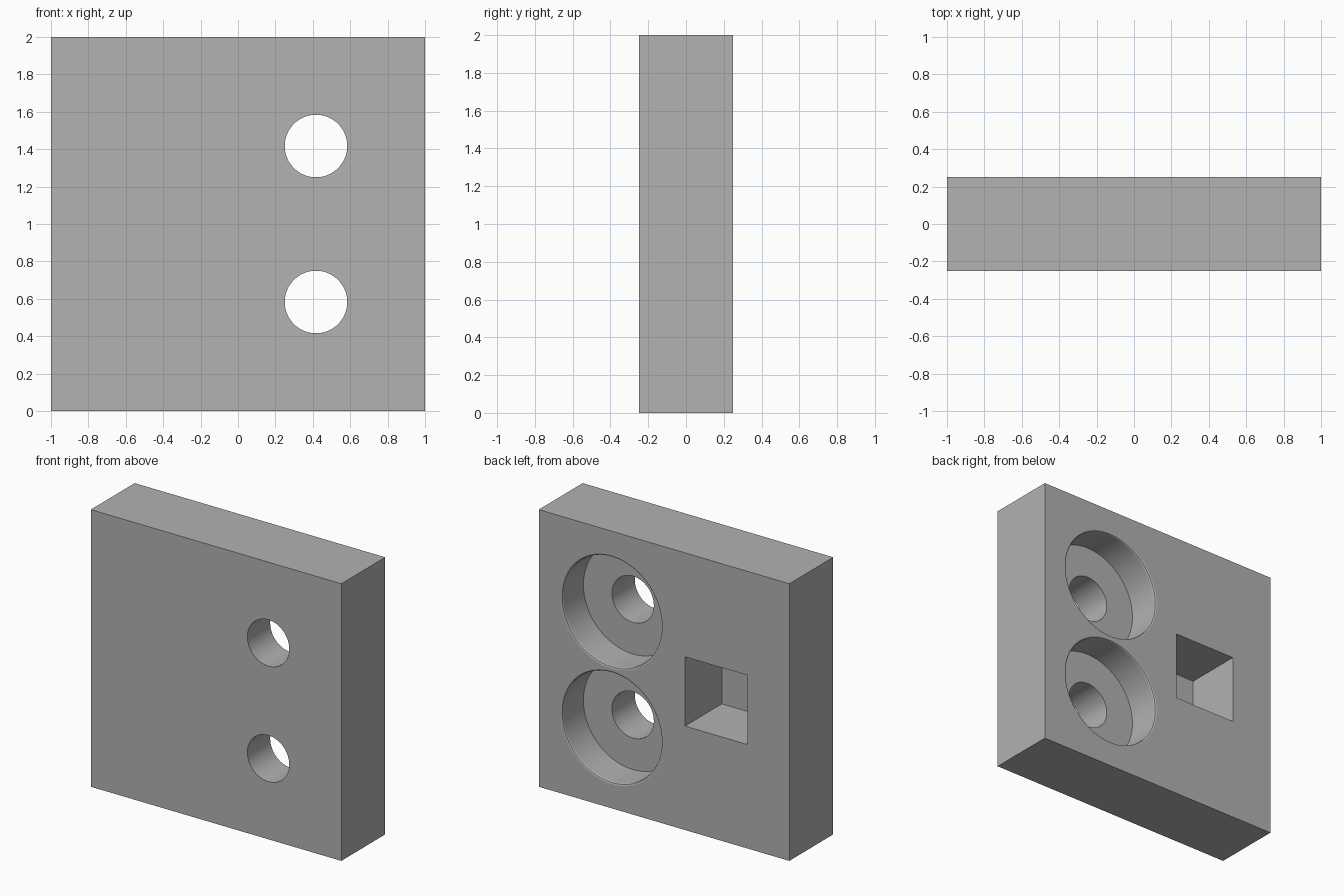
import bpy
import bmesh
from math import pi
from mathutils import Matrix, Vector

WIDTH, DEPTH, HEIGHT = 2.0, 0.5, 2.0
BACK = DEPTH / 2

cube = bpy.data.objects.get("Cube")
if cube:
    bpy.data.objects.remove(cube, do_unlink=True)

# Plain grey finish
grey = bpy.data.materials.new("plain_grey")
grey.use_nodes = True
colour = (0.445, 0.445, 0.445, 1)
grey.diffuse_color = colour
grey.node_tree.nodes["Principled BSDF"].inputs["Base Color"].default_value = colour


def add_object(name, bm):
    bmesh.ops.recalc_face_normals(bm, faces=bm.faces)
    mesh = bpy.data.meshes.new(name)
    bm.to_mesh(mesh)
    bm.free()
    mesh.materials.append(grey)
    obj = bpy.data.objects.new(name, mesh)
    bpy.context.collection.objects.link(obj)
    return obj


def box(name, size, centre):
    bm = bmesh.new()
    bmesh.ops.create_cube(bm, size=1)
    bmesh.ops.scale(bm, vec=size, verts=bm.verts)
    bmesh.ops.translate(bm, vec=centre, verts=bm.verts)
    return add_object(name, bm)


def lathe_y(name, profile, x, z, steps=96):
    """Spin (radius, y) points around an axis parallel to y."""
    bm = bmesh.new()
    verts = [bm.verts.new((r, y, 0)) for r, y in profile]
    edges = [bm.edges.new(pair) for pair in zip(verts, verts[1:])]
    bmesh.ops.spin(bm, geom=verts + edges, cent=(0, 0, 0), axis=(0, 1, 0),
                   angle=2 * pi, steps=steps)
    bmesh.ops.remove_doubles(bm, verts=bm.verts, dist=0.0001)
    bmesh.ops.translate(bm, vec=(x, 0, z), verts=bm.verts)
    return add_object(name, bm)


# Solid block
block = box("block", (WIDTH, DEPTH, HEIGHT), (0, 0, HEIGHT / 2))

# Stepped bore: through hole, wide recess from the back, softened rim
hole_r, recess_r, rim = 0.167, 0.395, 0.012
floor = BACK - 0.24
bore = [(0, -BACK - 0.1), (hole_r, -BACK - 0.1), (hole_r, floor),
        (recess_r, floor), (recess_r, BACK - rim),
        (recess_r + rim * 0.3, BACK - rim * 0.3), (recess_r + rim, BACK),
        (recess_r + rim, BACK + 0.1), (0, BACK + 0.1)]
cutters = [lathe_y(f"{place}_bore_cutter", bore, 0.417, z)
           for place, z in (("lower", 0.583), ("upper", 1.417))]

# Square blind pocket in the back
pocket_depth = 0.42
cutters.append(box("pocket_cutter", (0.5, pocket_depth + 0.1, 0.5),
                   (-0.417, BACK + 0.05 - pocket_depth / 2, 1)))

# Cut the block, then keep the cutters out of sight
for cutter in cutters:
    cut = block.modifiers.new(cutter.name, "BOOLEAN")
    cut.operation = "DIFFERENCE"
    cut.solver = "EXACT"
    cut.object = cutter

bpy.context.view_layer.update()
evaluated = block.evaluated_get(bpy.context.evaluated_depsgraph_get())
carved = bpy.data.meshes.new_from_object(evaluated)
block.modifiers.clear()
block.data = carved
for cutter in cutters:
    bpy.data.objects.remove(cutter, do_unlink=True)

# Smooth bore walls with crisp edges
bpy.ops.object.select_all(action="DESELECT")
block.select_set(True)
bpy.context.view_layer.objects.active = block
bpy.ops.object.shade_smooth_by_angle(angle=pi / 8)
